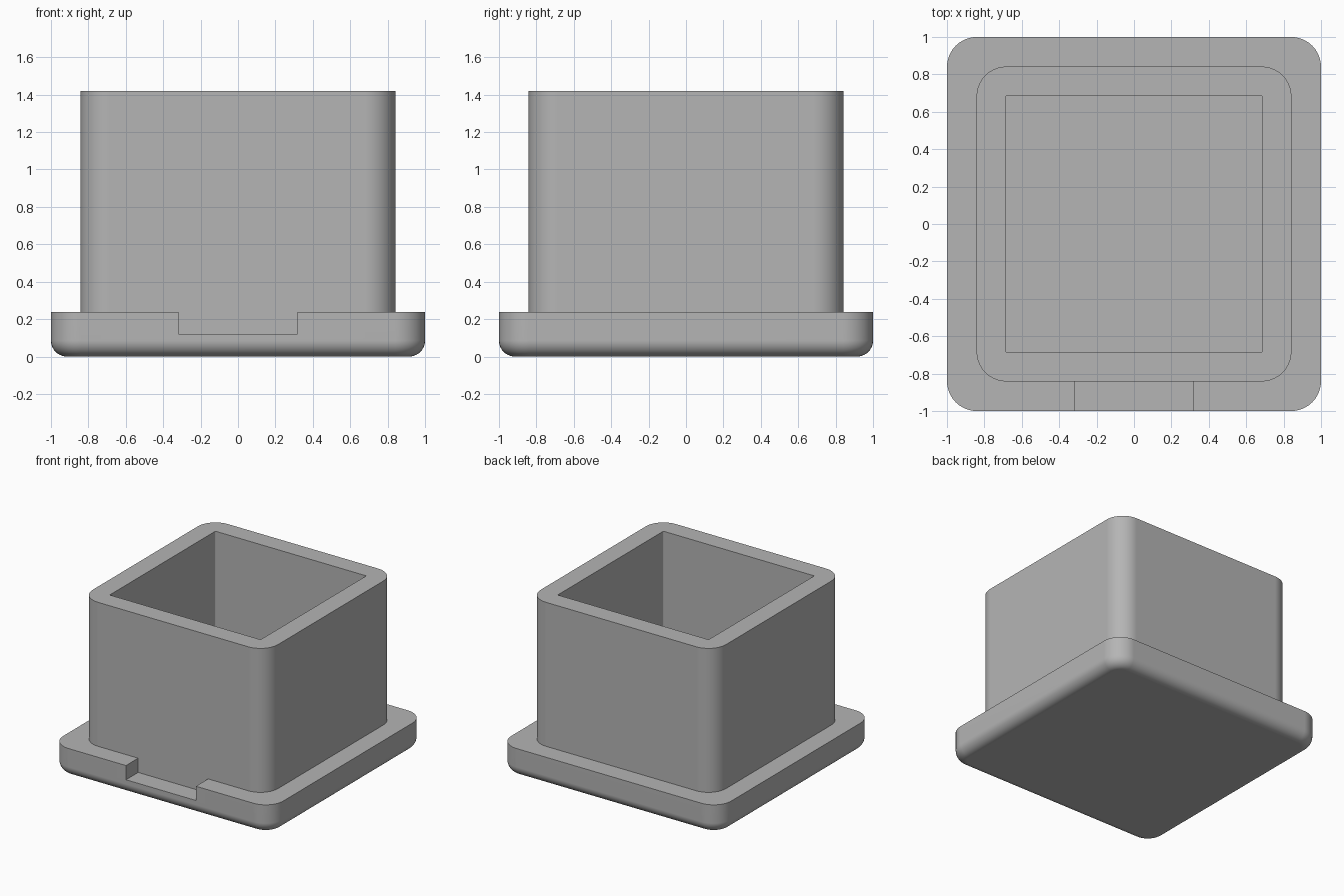
import bpy, bmesh
from math import sin, cos, pi, radians

cube = bpy.data.objects.get("Cube")
if cube:
    bpy.data.objects.remove(cube, do_unlink=True)

BASE_HALF, BODY_HALF, HOLE_HALF = 1.0, 0.842, 0.686
BASE_TOP, BODY_TOP, NOTCH_Z = 0.237, 1.42, 0.12
CORNER, FILLET, STEPS = 0.16, 0.085, 10

grey = bpy.data.materials.new("plain_grey")
grey.use_nodes = True
colour = (0.46, 0.46, 0.46, 1)
grey.diffuse_color = colour
grey.node_tree.nodes["Principled BSDF"].inputs["Base Color"].default_value = colour


def rounded_ring(bm, half, radius, z):
    """Vertices of a rounded square, counter-clockwise."""
    ring = []
    for quarter in range(4):
        mid = (quarter + 0.5) * pi / 2
        sx, sy = (1 if cos(mid) > 0 else -1), (1 if sin(mid) > 0 else -1)
        for i in range(STEPS + 1):
            a = (quarter + i / STEPS) * pi / 2
            ring.append(bm.verts.new((sx * (half - radius) + radius * cos(a),
                                      sy * (half - radius) + radius * sin(a), z)))
    return ring


def make_object(name, bm):
    bmesh.ops.recalc_face_normals(bm, faces=bm.faces)
    mesh = bpy.data.meshes.new(name)
    bm.to_mesh(mesh)
    bm.free()
    mesh.materials.append(grey)
    obj = bpy.data.objects.new(name, mesh)
    bpy.context.collection.objects.link(obj)
    return obj


# Box: stacked rounded squares from the underside, over the rim, down to the floor
profile = []
for i in range(STEPS + 1):
    a = i / STEPS * pi / 2
    inset = FILLET * (1 - sin(a))
    profile.append((BASE_HALF - inset, CORNER - inset, FILLET * (1 - cos(a))))
profile += [
    (BASE_HALF, CORNER, BASE_TOP),
    (BODY_HALF, CORNER, BASE_TOP),
    (BODY_HALF, CORNER, BODY_TOP),
    (HOLE_HALF, 0.008, BODY_TOP),
    (HOLE_HALF, 0.008, BASE_TOP),
]
bm = bmesh.new()
rings = [rounded_ring(bm, *p) for p in profile]
for low, high in zip(rings, rings[1:]):
    n = len(low)
    for i in range(n):
        j = (i + 1) % n
        bm.faces.new((low[i], low[j], high[j], high[i]))
bm.faces.new(rings[0])
bm.faces.new(rings[-1])
box = make_object("flanged_box", bm)

# Notch through the front of the flange, flush with the box wall
bm = bmesh.new()
bmesh.ops.create_cube(bm, size=1)
for v in bm.verts:
    v.co.x *= 0.636
    v.co.y = -BODY_HALF if v.co.y > 0 else -1.2
    v.co.z = 0.4 if v.co.z > 0 else NOTCH_Z
cutter = make_object("notch_cutter", bm)
cutter.hide_render = True

bpy.ops.object.select_all(action='DESELECT')
box.select_set(True)
bpy.context.view_layer.objects.active = box
cut = box.modifiers.new("notch", 'BOOLEAN')
cut.operation = 'DIFFERENCE'
cut.solver = 'EXACT'
cut.object = cutter
bpy.ops.object.modifier_apply(modifier=cut.name)
bpy.data.objects.remove(cutter, do_unlink=True)

# Smooth corners, flat panels
bpy.ops.object.shade_smooth_by_angle(angle=radians(30))
weighted = box.modifiers.new("flat_panels", 'WEIGHTED_NORMAL')
weighted.keep_sharp = True
